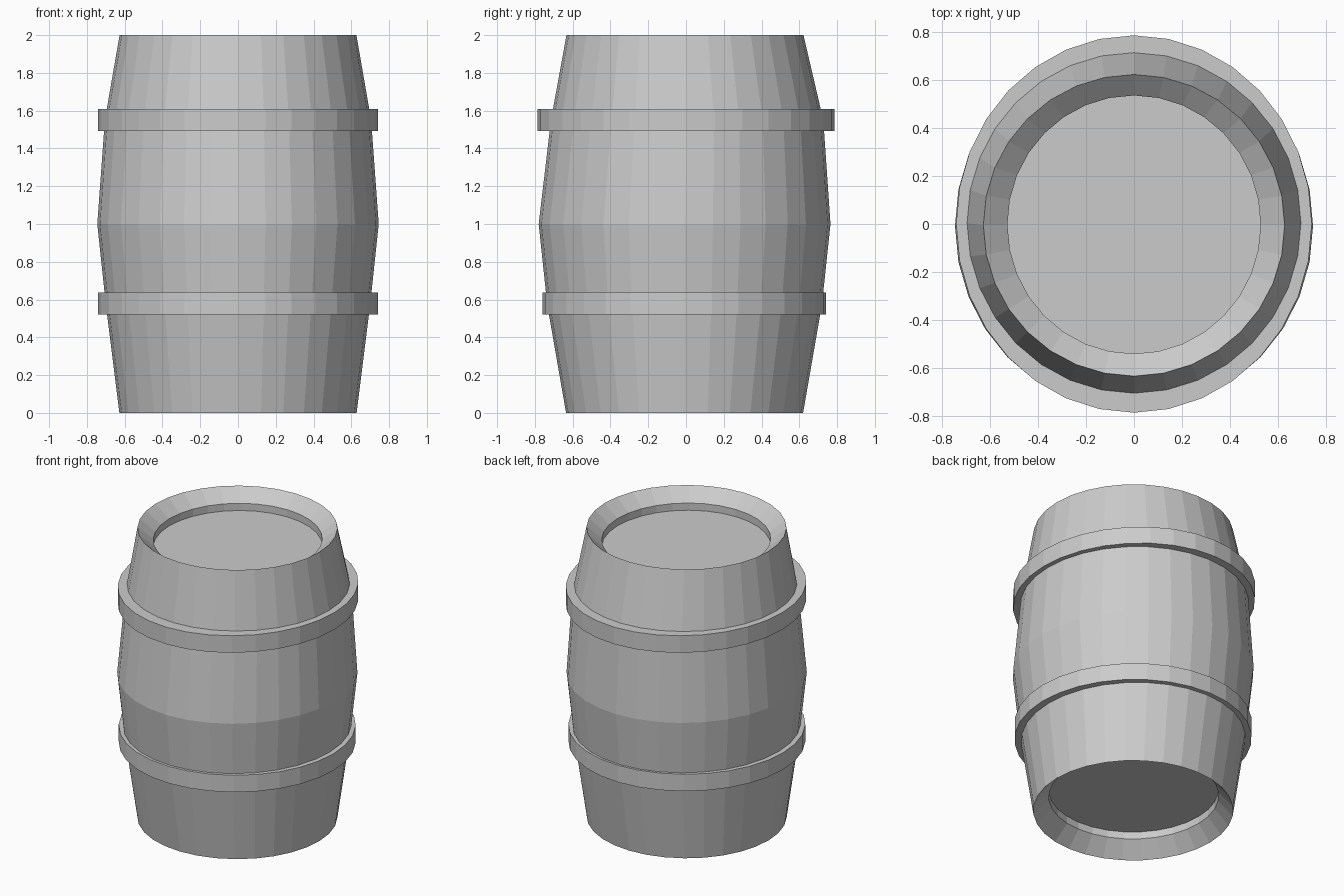
import bpy, bmesh
from math import sin, cos, pi

if "Cube" in bpy.data.objects:
    bpy.data.objects.remove(bpy.data.objects["Cube"])

SIDES = 32


def loft(name, rings, closed=False):
    """Skin elliptical rings (rx, y_min, y_max, z); cap the ends or join last to first."""
    bm = bmesh.new()
    loops = []
    for rx, y0, y1, z in rings:
        cy, ry = (y0 + y1) / 2, (y1 - y0) / 2
        loops.append([bm.verts.new((rx * cos(2 * pi * i / SIDES),
                                    cy + ry * sin(2 * pi * i / SIDES), z))
                      for i in range(SIDES)])
    pairs = list(zip(loops, loops[1:]))
    if closed:
        pairs.append((loops[-1], loops[0]))
    for a, b in pairs:
        for i in range(SIDES):
            j = (i + 1) % SIDES
            bm.faces.new((a[i], a[j], b[j], b[i]))
    if not closed:
        bm.faces.new(loops[0])
        bm.faces.new(loops[-1])
    bmesh.ops.recalc_face_normals(bm, faces=bm.faces)
    mesh = bpy.data.meshes.new(name)
    bm.to_mesh(mesh)
    bm.free()
    obj = bpy.data.objects.new(name, mesh)
    bpy.context.collection.objects.link(obj)
    return obj


# Bulging staves with sloped rims and recessed heads at both ends
loft("barrel_body", [
    (0.53, -0.54, 0.535, 0.15),
    (0.53, -0.54, 0.535, 0.10),
    (0.628, -0.635, 0.62, 0.0),
    (0.70, -0.735, 0.72, 0.575),
    (0.745, -0.78, 0.765, 1.0),
    (0.705, -0.715, 0.727, 1.55),
    (0.627, -0.633, 0.622, 2.0),
    (0.527, -0.54, 0.535, 1.92),
    (0.527, -0.54, 0.535, 1.87),
])


# Flat hoops wrapped around the staves
def hoop(name, y0, y1, z0, z1, depth=0.09):
    outer, inner = (0.74, y0, y1), (0.74 - depth, y0 + depth, y1 - depth)
    loft(name, [outer + (z0,), outer + (z1,), inner + (z1,), inner + (z0,)], closed=True)


hoop("lower_hoop", -0.76, 0.742, 0.52, 0.637)
hoop("upper_hoop", -0.785, 0.785, 1.492, 1.61)
